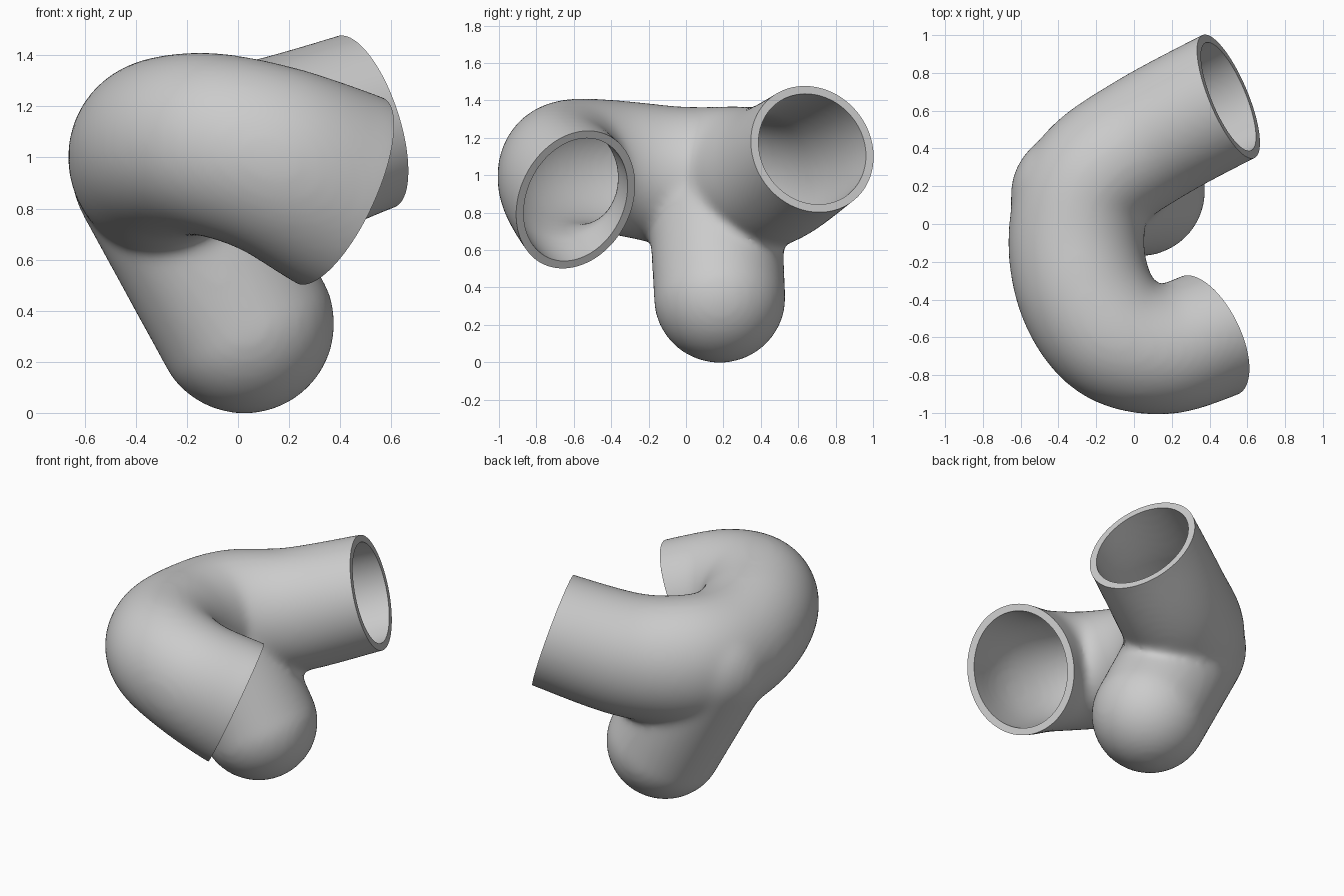
import bpy, math
from mathutils import Vector

if "Cube" in bpy.data.objects:
    bpy.data.objects.remove(bpy.data.objects["Cube"], do_unlink=True)

# Pipe centre line: (x, y, z), side radius, upright radius
PATH = [
    ((.40, -.59, .87), .347, .405),
    ((.15, -.665, .985), .345, .375),
    ((-.1, -.595, 1.05), .355, .36),
    ((-.26, -.36, 1.04), .36, .36),
    ((-.305, -.05, .995), .36, .375),
    ((-.22, .23, .975), .355, .395),
    ((.08, .45, 1.0), .355, .38),
    ((.5, .675, 1.14), .355, .355),
]
FRONT_DIR = Vector((.82, .4, -.4)).normalized()
BACK_DIR = Vector((.88, .37, .29)).normalized()
WALL = .045


def link_mesh(name, verts, faces):
    mesh = bpy.data.meshes.new(name)
    mesh.from_pydata(verts, [], faces)
    obj = bpy.data.objects.new(name, mesh)
    bpy.context.scene.collection.objects.link(obj)
    return obj


def skin(name, verts, sides):
    """Join successive rings of points into a closed surface."""
    faces = []
    for i in range(len(verts) // sides - 1):
        for j in range(sides):
            k = (j + 1) % sides
            faces.append((i * sides + j, i * sides + k,
                          (i + 1) * sides + k, (i + 1) * sides + j))
    faces.append(tuple(reversed(range(sides))))
    faces.append(tuple(range(len(verts) - sides, len(verts))))
    return link_mesh(name, verts, faces)


def spline(keys, steps=8):
    """Catmull-Rom samples through the path keys."""
    out = []
    for i in range(1, len(keys) - 2):
        a, b, c, d = keys[i - 1:i + 3]
        for s in range(steps):
            t = s / steps
            out.append(b + (c - a) * (t / 2)
                       + (2 * a - 5 * b + 4 * c - d) * (t * t / 2)
                       + (3 * b - a - 3 * c + d) * (t ** 3 / 2))
    return out + [keys[-2]]


def sweep(name, shrink, extend, sides=48):
    """Closed oval tube along the path, running past both mouths."""
    keys = [Vector((*p, rs, ru)) for p, rs, ru in PATH]

    def beyond(key, direction, dist):
        return Vector((*(key.xyz + direction * dist), key[3], key[4]))
    front = [beyond(keys[0], FRONT_DIR, extend * k) for k in (2, 1)]
    back = [beyond(keys[-1], BACK_DIR, extend * k) for k in (1, 2)]
    pts = spline(front + keys + back)
    verts = []
    for i, p in enumerate(pts):
        ahead = pts[min(i + 1, len(pts) - 1)].xyz
        tangent = (ahead - pts[max(i - 1, 0)].xyz).normalized()
        side = tangent.cross(Vector((0, 0, 1))).normalized()
        up = side.cross(tangent)
        for j in range(sides):
            a = math.tau * j / sides
            verts.append(p.xyz + side * math.cos(a) * (p[3] - shrink)
                         + up * math.sin(a) * (p[4] - shrink))
    return skin(name, verts, sides)


def capsule(name, start, end, radius, sides=48, rings=12):
    """Rounded limb from start to end."""
    start, end = Vector(start), Vector(end)
    turn = (end - start).to_track_quat('Z', 'Y')
    verts = []
    for centre, first in ((start, -1), (end, 0)):
        for r in range(rings):
            lat = (first + r / rings) * math.pi / 2 * .98
            for j in range(sides):
                a = math.tau * j / sides
                verts.append(centre + turn @ Vector((
                    math.cos(a) * math.cos(lat), math.sin(a) * math.cos(lat),
                    math.sin(lat))) * radius)
    return skin(name, verts, sides)


def fuse(obj, smoothing):
    rem = obj.modifiers.new("fuse", 'REMESH')
    rem.mode = 'VOXEL'
    rem.voxel_size = .02
    smo = obj.modifiers.new("soften", 'SMOOTH')
    smo.factor = .5
    smo.iterations = smoothing


def cut(obj, cutter):
    mod = obj.modifiers.new("cut", 'BOOLEAN')
    mod.operation = 'DIFFERENCE'
    mod.solver = 'EXACT'
    mod.object = cutter
    cutter.hide_render = True


# Outer pipe and rounded stub blended into one body
body = sweep("pipe_body", 0, .12)
stub = capsule("rounded_stub", (.025, .18, .35), (-.3, .15, .95), .355)
bpy.ops.object.select_all(action='DESELECT')
stub.select_set(True)
body.select_set(True)
bpy.context.view_layer.objects.active = body
bpy.ops.object.join()
fuse(body, 30)

# Hollow bore
bore = sweep("bore_cutter", WALL, .25)
fuse(bore, 8)
cutters = [bore]

# Flat mouths
for name, key, direction in (("front_mouth_cutter", PATH[0], FRONT_DIR),
                             ("back_mouth_cutter", PATH[-1], BACK_DIR)):
    bpy.ops.mesh.primitive_cylinder_add(
        vertices=48, radius=.52, depth=.4,
        location=Vector(key[0]) + direction * .2,
        rotation=direction.to_track_quat('Z', 'Y').to_euler())
    bpy.context.object.name = name
    cutters.append(bpy.context.object)
for c in cutters:
    cut(body, c)

# Bake the modifiers and drop the helpers
bpy.context.view_layer.update()
graph = bpy.context.evaluated_depsgraph_get()
baked = bpy.data.meshes.new_from_object(body.evaluated_get(graph))
body.modifiers.clear()
body.data = baked
for c in cutters:
    bpy.data.objects.remove(c, do_unlink=True)

# Plain grey
grey = bpy.data.materials.new("plain_grey")
grey.use_nodes = True
colour = (.6, .6, .6, 1)
grey.diffuse_color = colour
grey.node_tree.nodes["Principled BSDF"].inputs["Base Color"].default_value = colour
baked.materials.clear()
baked.materials.append(grey)

bpy.ops.object.select_all(action='DESELECT')
body.select_set(True)
bpy.context.view_layer.objects.active = body
bpy.ops.object.shade_smooth_by_angle(angle=math.radians(40))
